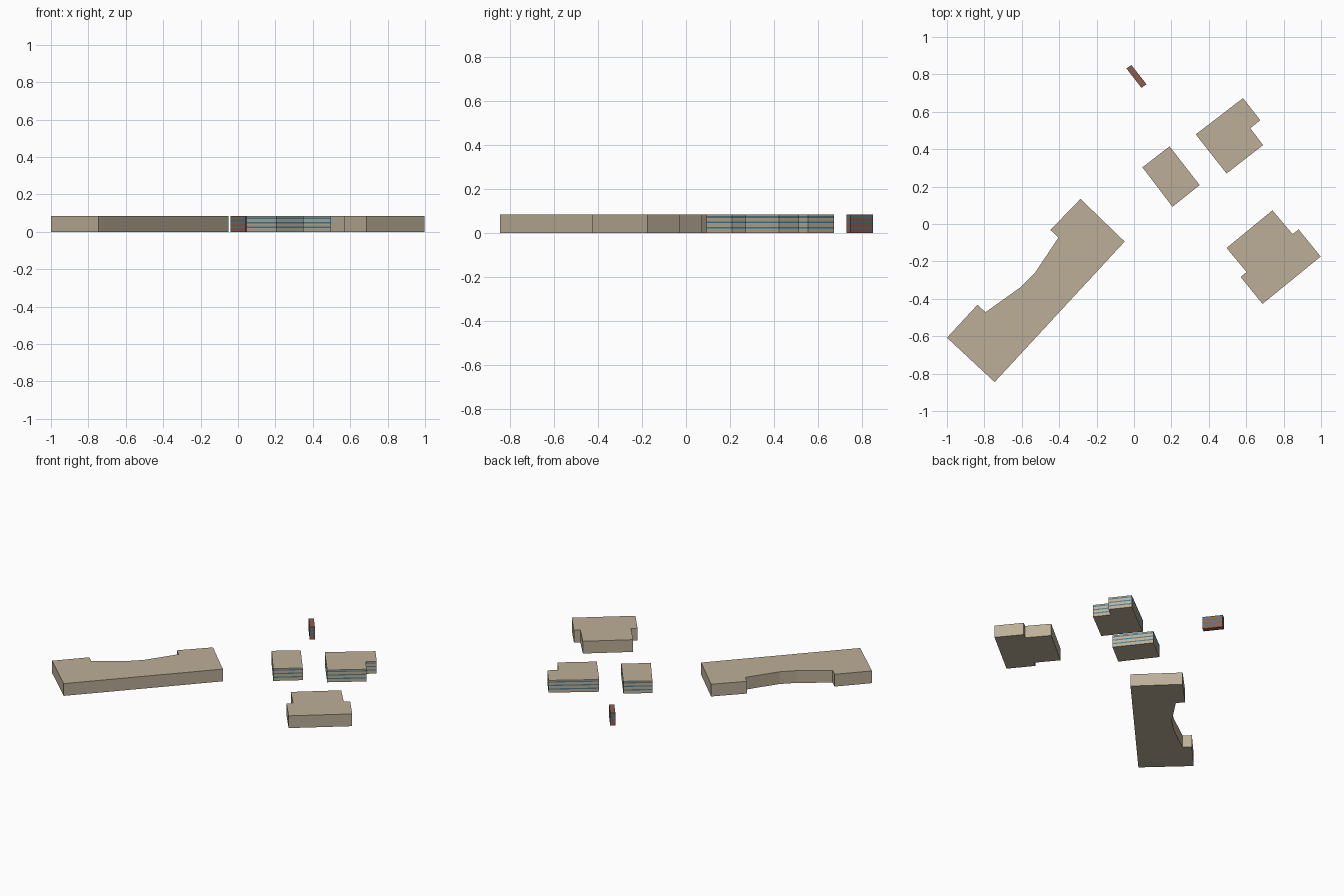
import bpy, bmesh

if "Cube" in bpy.data.objects:
    bpy.data.objects.remove(bpy.data.objects["Cube"])

H = 0.085
BANDS = [0.025, 0.05, 0.074]   # window strip centre heights
HALF = 0.004


def material(name, rgb):
    m = bpy.data.materials.new(name)
    m.diffuse_color = (*rgb, 1)
    m.use_nodes = True
    m.node_tree.nodes["Principled BSDF"].inputs["Base Color"].default_value = m.diffuse_color
    return m


stone = material("stone", (0.50, 0.43, 0.31))
brick = material("brick", (0.26, 0.11, 0.075))
glass = material("glass", (0.07, 0.20, 0.27))


def building(name, outline, wall, windows=False):
    """Extrude a footprint to full height, with optional flush window strips."""
    levels = [0.0]
    if windows:
        for z in BANDS:
            levels += [z - HALF, z + HALF]
    levels.append(H)
    bm = bmesh.new()
    rings = [[bm.verts.new((x, y, z)) for x, y in outline] for z in levels]
    n = len(outline)
    for k in range(len(rings) - 1):
        for i in range(n):
            j = (i + 1) % n
            f = bm.faces.new((rings[k][i], rings[k][j], rings[k + 1][j], rings[k + 1][i]))
            f.material_index = k % 2
    bm.faces.new(rings[0][::-1])
    bm.faces.new(rings[-1])
    bmesh.ops.recalc_face_normals(bm, faces=bm.faces)
    me = bpy.data.meshes.new(name)
    bm.to_mesh(me)
    bm.free()
    me.materials.append(wall)
    if windows:
        me.materials.append(glass)
    ob = bpy.data.objects.new(name, me)
    bpy.context.collection.objects.link(ob)
    return ob


# Long hall with the curved recess
building("long_hall", [
    (-0.286, 0.134), (-0.447, -0.032), (-0.404, -0.072), (-0.463, -0.162),
    (-0.532, -0.264), (-0.612, -0.342), (-0.794, -0.472), (-0.837, -0.432),
    (-1.0, -0.608), (-0.745, -0.845), (-0.05, -0.094)], stone)

# Notched block to the right
building("notched_block", [
    (0.74, 0.073), (0.495, -0.128), (0.602, -0.257), (0.57, -0.283),
    (0.687, -0.427), (0.998, -0.174), (0.88, -0.029), (0.848, -0.054)], stone)

# Blocks with window strips
building("small_block", [
    (0.19, 0.415), (0.045, 0.303), (0.206, 0.092), (0.351, 0.208)], stone, True)
building("corner_block", [
    (0.583, 0.673), (0.33, 0.479), (0.495, 0.27), (0.69, 0.422),
    (0.622, 0.512), (0.675, 0.555)], stone, True)

# Brick wall slab
building("brick_slab", [
    (-0.014, 0.85), (-0.041, 0.832), (0.04, 0.728), (0.067, 0.747)], brick, True)
